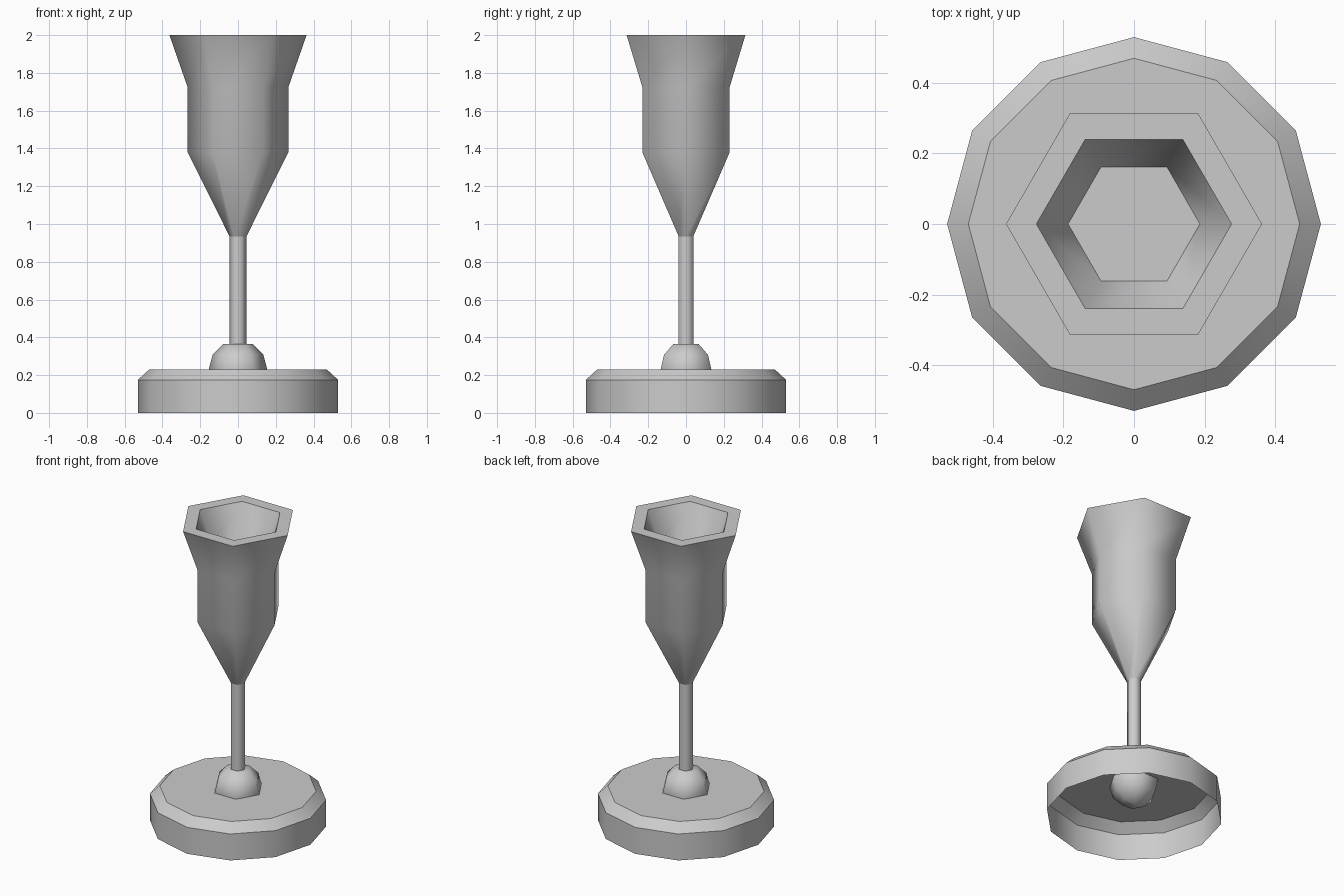
import bpy, bmesh
from math import cos, sin, pi, radians

if "Cube" in bpy.data.objects:
    bpy.data.objects.remove(bpy.data.objects["Cube"])


def lathe(name, profile, sides, angle, cap_start=False, cap_end=False):
    """Turn a (radius, z) profile around z, with a corner on +x."""
    bm = bmesh.new()
    rings = [[bm.verts.new((r * cos(2 * pi * i / sides), r * sin(2 * pi * i / sides), z))
              for i in range(sides)] for r, z in profile]
    for a, b in zip(rings, rings[1:]):
        for i in range(sides):
            j = (i + 1) % sides
            bm.faces.new((a[i], a[j], b[j], b[i]))
    if cap_start:
        bm.faces.new(rings[0][::-1])
    if cap_end:
        bm.faces.new(rings[-1])
    mesh = bpy.data.meshes.new(name)
    bm.to_mesh(mesh)
    bm.free()
    ob = bpy.data.objects.new(name, mesh)
    bpy.context.collection.objects.link(ob)
    bpy.ops.object.select_all(action='DESELECT')
    ob.select_set(True)
    bpy.context.view_layer.objects.active = ob
    bpy.ops.object.shade_smooth_by_angle(angle=radians(angle))
    return ob


# Base: hollow twelve-sided shell, open underneath
lathe("base", [(0.53, 0), (0.53, 0.175), (0.47, 0.23)], 12, 35, cap_end=True)

# Ball joint: six-sided sphere with its top sliced flat under the stem
R, C = 0.155, 0.23
ball = [(R * cos(radians(a)), C + R * sin(radians(a))) for a in range(-60, 61, 30)]
lathe("ball", [(0.002, C - R)] + ball, 6, 62, cap_start=True, cap_end=True)

# Stem
lathe("stem", [(0.045, 0.365), (0.045, 0.935)], 6, 62)

# Cup: outer wall, rim, tapered inner wall and flat floor
lathe("cup", [(0.045, 0.935), (0.267, 1.38), (0.267, 1.725), (0.363, 2.0),
              (0.277, 2.0), (0.187, 1.79)], 6, 62, cap_end=True)
